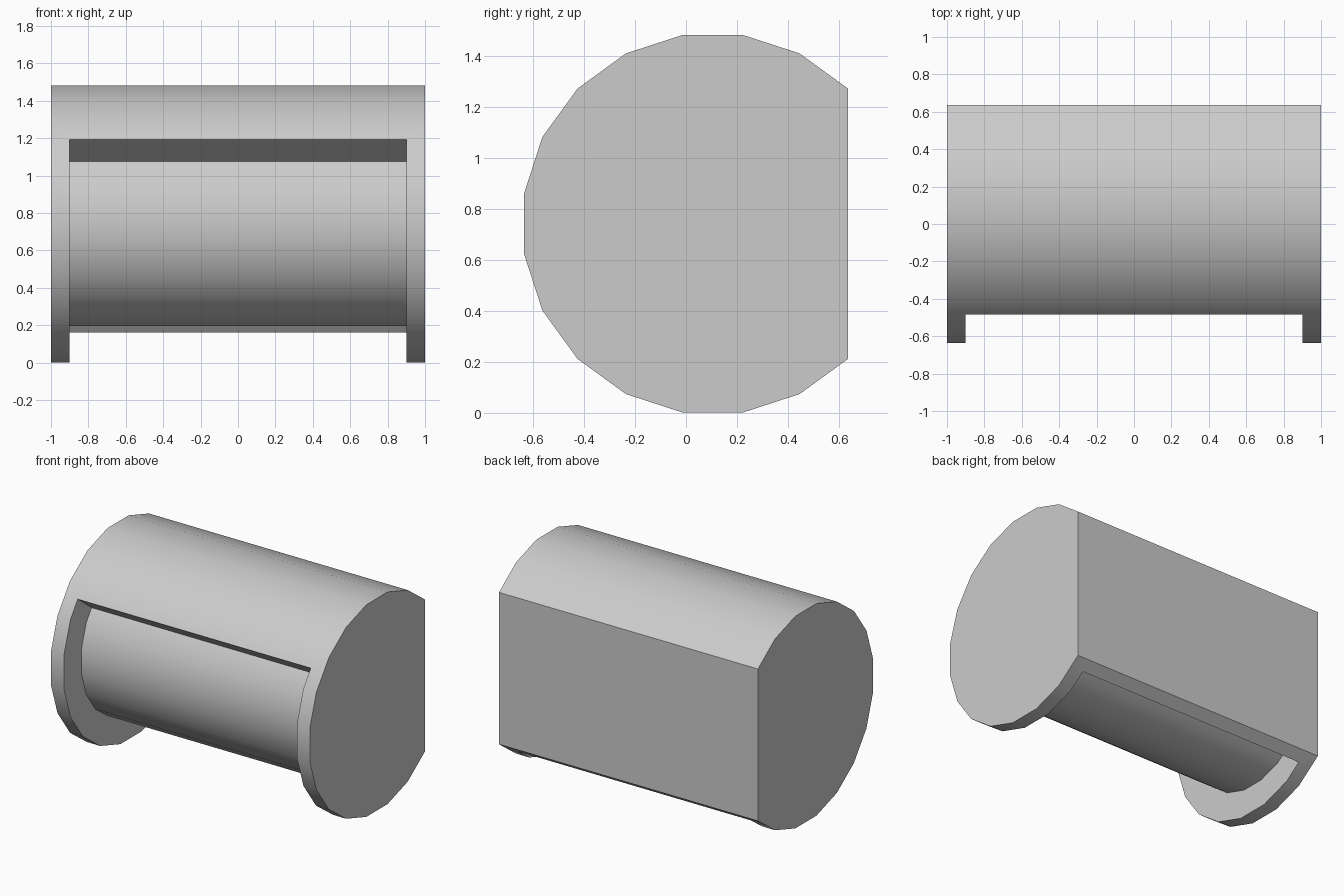
import bpy, bmesh
from math import cos, sin, radians

if "Cube" in bpy.data.objects:
    bpy.data.objects.remove(bpy.data.objects["Cube"])

CY, CZ = 0.105, 0.742          # drum axis
OUTER, INNER = 0.75, 0.554     # 20-sided radii of housing and roll
CUT_START, CUT_END = 142.5, 308.3


def polar(r, deg):
    return CY + r * cos(radians(deg)), CZ + r * sin(radians(deg))


def rim_point(r, deg):
    """Point on the 20-sided polygon of corner radius r at any angle."""
    mid = round(deg / 18) * 18
    return polar(r * cos(radians(9)) / cos(radians(deg - mid)), deg)


def prism(name, profile, half):
    """Extrude a y-z profile along x, centred on x = 0."""
    bm = bmesh.new()
    face = bm.faces.new([bm.verts.new((-half, y, z)) for y, z in profile])
    ext = bmesh.ops.extrude_face_region(bm, geom=[face])
    moved = [v for v in ext["geom"] if isinstance(v, bmesh.types.BMVert)]
    bmesh.ops.translate(bm, verts=moved, vec=(2 * half, 0, 0))
    if len([f for f in bm.faces if abs(f.calc_center_median().x + half) < 1e-5]) == 0:
        bm.faces.new([v for v in face.verts])
    bmesh.ops.recalc_face_normals(bm, faces=bm.faces)
    mesh = bpy.data.meshes.new(name)
    bm.to_mesh(mesh)
    bm.free()
    ob = bpy.data.objects.new(name, mesh)
    bpy.context.collection.objects.link(ob)
    return ob


# Drum housing with a flat back
housing = prism("roll_dispenser", [polar(OUTER, a) for a in range(45, 316, 18)], 1.0)

# Curved opening between the cheeks, leaving the roll in the middle
inner = [rim_point(INNER, CUT_START)]
inner += [polar(INNER, a) for a in range(153, 298, 18)]
inner += [rim_point(INNER, CUT_END)]
steps = [CUT_START + (CUT_END - CUT_START) * i / 8 for i in range(9)]
outer = [polar(1.1, a) for a in reversed(steps)]
cutter = prism("opening_cutter", inner + outer, 0.9)
cutter.hide_render = True

mod = housing.modifiers.new("opening", "BOOLEAN")
mod.operation = "DIFFERENCE"
mod.solver = "EXACT"
mod.object = cutter

bpy.ops.object.select_all(action="DESELECT")
housing.select_set(True)
bpy.context.view_layer.objects.active = housing
bpy.ops.object.modifier_apply(modifier=mod.name)
bpy.data.objects.remove(cutter, do_unlink=True)

# Smooth drum and roll, crisp cut edges
bpy.ops.object.shade_smooth_by_angle(angle=radians(30))
